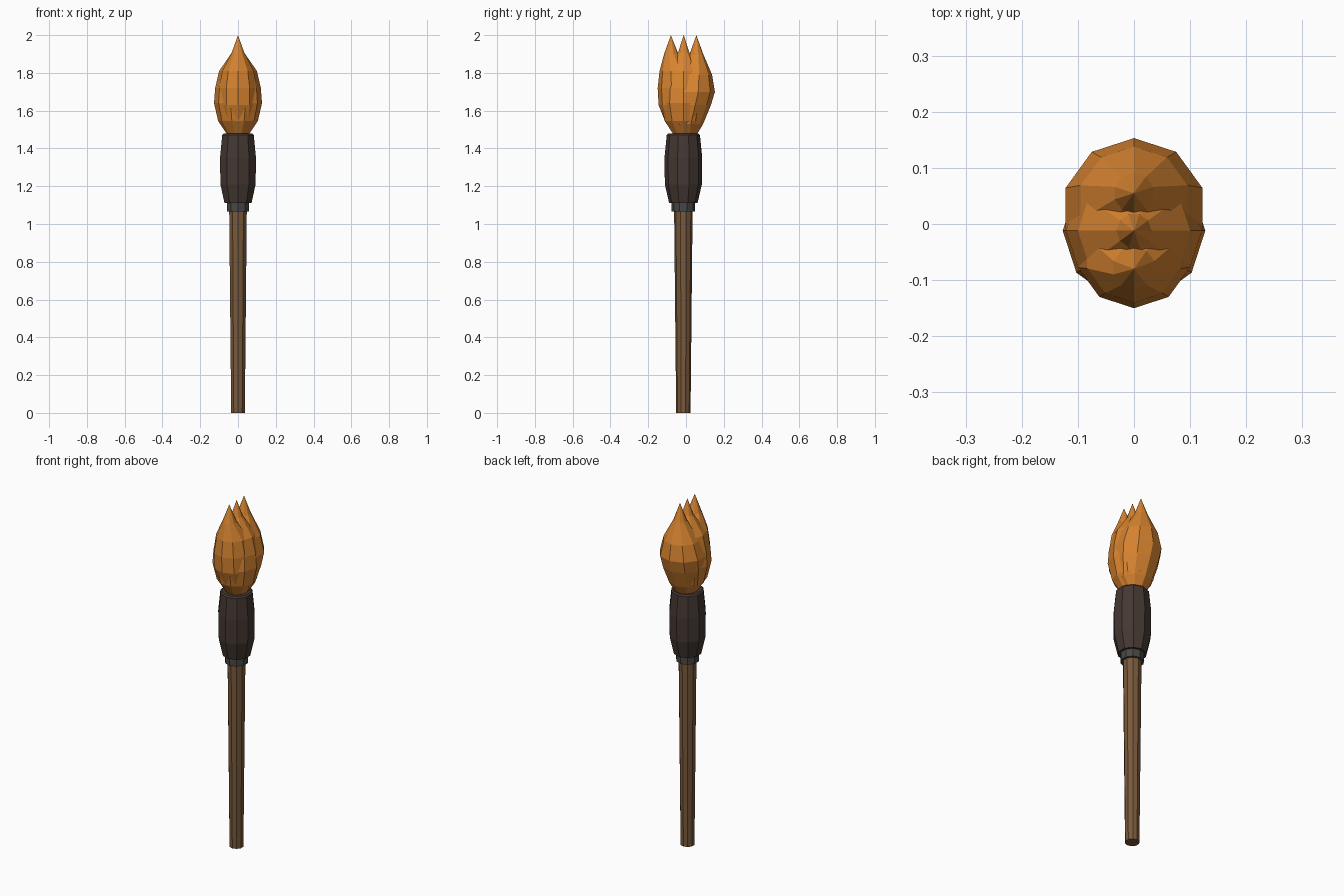
import bpy, bmesh, math

if "Cube" in bpy.data.objects:
    bpy.data.objects.remove(bpy.data.objects["Cube"])

AXIS_Y = -0.014   # handle axis sits slightly towards the front


def material(name, r, g, b):
    m = bpy.data.materials.new(name)
    m.diffuse_color = (r, g, b, 1)
    m.use_nodes = True
    m.node_tree.nodes["Principled BSDF"].inputs["Base Color"].default_value = m.diffuse_color
    return m


WOOD = material("wood", 0.19, 0.10, 0.043)
WRAP = material("dark_wrap", 0.058, 0.039, 0.032)
IRON = material("iron", 0.062, 0.062, 0.065)
FIRE = material("flame_orange", 0.68, 0.23, 0.03)


def lathe(name, rings, mat, sides=10, start=90):
    """Stack rings of (z, radius, y centre); radius 0 closes to a point."""
    bm = bmesh.new()
    loops = []
    for z, r, cy in rings:
        if r == 0:
            loops.append([bm.verts.new((0, cy, z))] * sides)
            continue
        loop = []
        for i in range(sides):
            a = math.radians(start) + math.tau * i / sides
            loop.append(bm.verts.new((r * math.cos(a), cy + r * math.sin(a), z)))
        loops.append(loop)
    for lo, hi in zip(loops, loops[1:]):
        for i in range(sides):
            j = (i + 1) % sides
            corners = list(dict.fromkeys((lo[i], lo[j], hi[j], hi[i])))
            bm.faces.new(corners)
    # end caps
    for loop in (loops[0], loops[-1]):
        if loop[0] is not loop[1]:
            bm.faces.new(loop)
    bmesh.ops.recalc_face_normals(bm, faces=bm.faces)
    mesh = bpy.data.meshes.new(name)
    bm.to_mesh(mesh)
    bm.free()
    mesh.materials.append(mat)
    ob = bpy.data.objects.new(name, mesh)
    bpy.context.collection.objects.link(ob)
    return ob


def straight(profile):
    return [(z, r, AXIS_Y) for z, r in profile]


# tapered wooden shaft, metal collar and wrapped head
lathe("handle", straight([(0, 0.038), (1.08, 0.049)]), WOOD)
lathe("collar", straight([(1.065, 0.062), (1.115, 0.062)]), IRON)
lathe("wrapped_head", straight([(1.11, 0.075), (1.21, 0.098), (1.35, 0.100),
                                (1.47, 0.088), (1.478, 0.080)]), WRAP)

# three overlapping tongues of fire
lathe("flame_back", [(1.47, 0.050, 0.005), (1.53, 0.095, -0.004), (1.63, 0.120, 0.012),
                     (1.70, 0.128, 0.025), (1.79, 0.100, 0.038), (1.90, 0.036, 0.055),
                     (2.0, 0, 0.055)], FIRE)
lathe("flame_middle", [(1.47, 0.055, -0.012), (1.545, 0.105, -0.012), (1.64, 0.127, -0.012),
                       (1.72, 0.121, -0.012), (1.81, 0.100, -0.012), (1.91, 0.031, -0.012),
                       (2.0, 0, -0.012)], FIRE, start=0)
lathe("flame_front", [(1.47, 0.045, -0.015), (1.54, 0.090, -0.020), (1.63, 0.105, -0.040),
                      (1.72, 0.105, -0.045), (1.81, 0.088, -0.052), (1.90, 0.038, -0.078),
                      (2.0, 0, -0.080)], FIRE)
